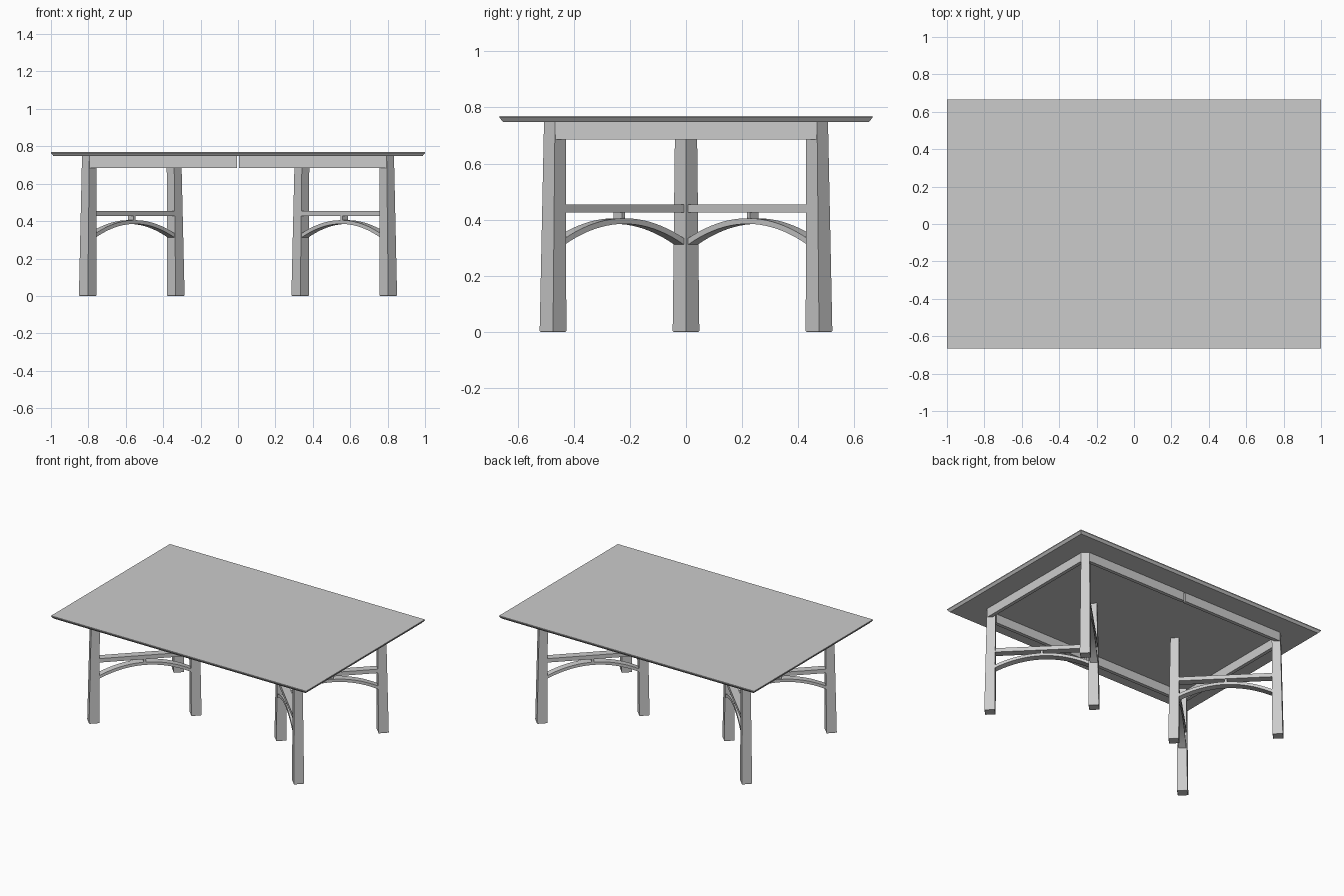
import bpy, bmesh, math

cube = bpy.data.objects.get("Cube")
if cube:
    bpy.data.objects.remove(cube, do_unlink=True)

grey = bpy.data.materials.new("plain_grey")
grey.use_nodes = True
colour = (0.6, 0.6, 0.6, 1)
grey.diffuse_color = colour
grey.node_tree.nodes["Principled BSDF"].inputs["Base Color"].default_value = colour

SIDES = {"left": 1, "right": -1}
ENDS = {"front": -1, "back": 1}
TOP_Z, UNDER_Z = 0.77, 0.748


def loft(name, rings):
    """Skin a closed solid through rings of equal point count."""
    bm = bmesh.new()
    loops = [[bm.verts.new(p) for p in ring] for ring in rings]
    n = len(loops[0])
    for a, b in zip(loops, loops[1:]):
        for i in range(n):
            j = (i + 1) % n
            bm.faces.new((a[i], a[j], b[j], b[i]))
    bm.faces.new(loops[0])
    bm.faces.new(loops[-1])
    bmesh.ops.recalc_face_normals(bm, faces=bm.faces)
    mesh = bpy.data.meshes.new(name)
    bm.to_mesh(mesh)
    bm.free()
    mesh.materials.append(grey)
    obj = bpy.data.objects.new(name, mesh)
    bpy.context.collection.objects.link(obj)
    return obj


def rectangle(x, y, z, cx=0, cy=0):
    return [(cx - x, cy - y, z), (cx + x, cy - y, z),
            (cx + x, cy + y, z), (cx - x, cy + y, z)]


def box(name, centre, size):
    (cx, cy, cz), (sx, sy, sz) = centre, [s / 2 for s in size]
    return loft(name, [rectangle(sx, sy, cz + k * sz, cx, cy) for k in (-1, 1)])


def diamond(x, y, z, r):
    return [(x + r, y, z), (x, y + r, z), (x - r, y, z), (x, y - r, z)]


def leg(name, foot, head):
    """Diagonal square post that tapers towards its head, with an eased foot."""
    loft(name, [diamond(*foot, 0, 0.044), diamond(*foot, 0.004, 0.0475),
                diamond(*head, UNDER_Z, 0.039)])


def place(obj, sx, sy):
    """Set a part on the diagonal between a corner leg and a middle leg."""
    obj.location = (sx * 0.568, sy * 0.237, 0)
    obj.rotation_euler.z = math.atan2(sy, sx)


# Table top with an undercut edge
loft("table_top", [rectangle(0.987, 0.652, UNDER_Z),
                   rectangle(1, 0.665, TOP_Z - 0.006),
                   rectangle(1, 0.665, TOP_Z)])

# Aprons: the long ones are split at the middle
APRON_Z, APRON_H, APRON_T = 0.717, 0.064, 0.025
for end, sy in ENDS.items():
    for side, sx in SIDES.items():
        box(f"{end}_{side}_apron", (sx * 0.4, sy * 0.492, APRON_Z),
            (0.79, APRON_T, APRON_H))
for side, sx in SIDES.items():
    box(f"{side}_end_apron", (sx * 0.821, 0, APRON_Z),
        (APRON_T, 0.934, APRON_H))

# Legs and braces
HALF = 0.304
STEPS = 20
for side, sx in SIDES.items():
    leg(f"{side}_middle_leg", (sx * 0.333, 0), (sx * 0.342, 0))
    for end, sy in ENDS.items():
        tag = f"{end}_{side}"
        leg(f"{tag}_leg", (sx * 0.803, sy * 0.474), (sx * 0.795, sy * 0.467))

        # Straight stretcher and the small block under it
        place(box(f"{tag}_stretcher", (0, 0, 0.44), (2 * HALF, 0.052, 0.028)), sx, sy)
        place(box(f"{tag}_spacer", (0, 0, 0.415), (0.016, 0.042, 0.03)), sx, sy)

        # Arched brace
        rings = []
        for i in range(STEPS + 1):
            u = HALF * (2 * i / STEPS - 1)
            low = 0.385 - 0.82 * u * u
            high = low + 0.02 * math.hypot(1, 1.64 * u)
            rings.append([(u, -0.025, low), (u, 0.025, low),
                          (u, 0.025, high), (u, -0.025, high)])
        arch = loft(f"{tag}_arched_brace", rings)
        place(arch, sx, sy)
        bpy.ops.object.select_all(action="DESELECT")
        arch.select_set(True)
        bpy.context.view_layer.objects.active = arch
        bpy.ops.object.shade_smooth_by_angle(angle=math.radians(30))
